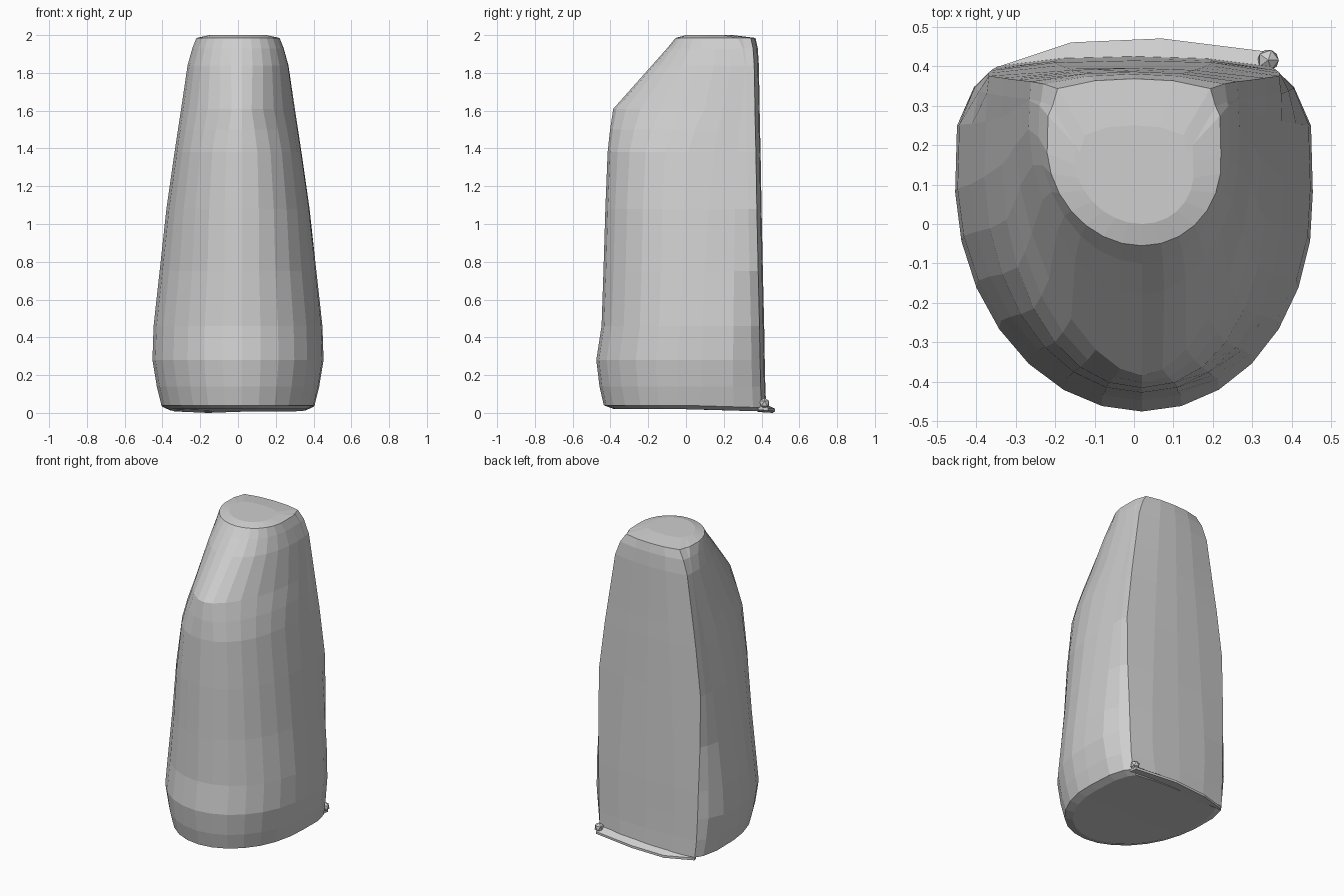
import bpy, bmesh, math

cube = bpy.data.objects.get("Cube")
if cube:
    bpy.data.objects.remove(cube, do_unlink=True)

# Single stone grey colour
grey = bpy.data.materials.new("stone_grey")
grey.use_nodes = True
colour = (0.62, 0.62, 0.62, 1)
grey.diffuse_color = colour
grey.node_tree.nodes["Principled BSDF"].inputs["Base Color"].default_value = colour


def add_object(name, bm):
    bmesh.ops.recalc_face_normals(bm, faces=bm.faces)
    mesh = bpy.data.meshes.new(name)
    bm.to_mesh(mesh)
    bm.free()
    mesh.materials.append(grey)
    obj = bpy.data.objects.new(name, mesh)
    bpy.context.collection.objects.link(obj)
    return obj


def half_section(w, front, back, mid, power, corner):
    """Right half of a D outline, from the back centre to just before the front."""
    pts = [(0, back), (0.45 * w, back - 0.005), (corner * w, back - 0.025),
           ((corner + 1) / 2 * w, back - 0.07), (0.99 * w, (back + mid) / 2)]
    steps = 7
    for i in range(steps):
        a = math.pi / 2 * i / steps
        pts.append((w * math.cos(a) ** (2 / power),
                    mid + (front - mid) * math.sin(a) ** (2 / power)))
    return pts


# Levels: height, half width, front y, back y, widest y, front squareness, back corner
levels = [
    (0.02, 0.36, -0.38, 0.41, 0.08, 2.0, 0.85),
    (0.04, 0.405, -0.435, 0.425, 0.08, 2.0, 0.85),
    (0.14, 0.43, -0.458, 0.42, 0.08, 2.0, 0.82),
    (0.28, 0.453, -0.475, 0.417, 0.08, 2.0, 0.79),
    (0.46, 0.447, -0.447, 0.414, 0.09, 2.0, 0.81),
    (0.75, 0.415, -0.437, 0.407, 0.1, 2.0, 0.89),
    (1.08, 0.379, -0.427, 0.4, 0.12, 2.1, 0.97),
    (1.38, 0.336, -0.415, 0.395, 0.15, 2.15, 0.985),
    (1.5, 0.318, -0.402, 0.392, 0.17, 1.95, 0.985),
    (1.61, 0.301, -0.385, 0.39, 0.2, 1.73, 0.985),
    (1.84, 0.267, -0.18, 0.386, 0.24, 1.95, 0.98),
    (1.93, 0.242, -0.1, 0.38, 0.22, 2.0, 0.95),
    (1.985, 0.22, -0.055, 0.368, 0.18, 2.0, 0.88),
    (2.0, 0.15, 0.0, 0.25, 0.15, 2.0, 0.83),
]

body = bmesh.new()
rings = []
for z, w, front, back, mid, power, corner in levels:
    half = half_section(w, front, back, mid, power, corner)
    outline = half + [(0, front)] + [(-x, y) for x, y in reversed(half[1:])]
    # The underside drops to the back, and the front leans slightly to one side
    tilt = -0.03 if z < 0.1 else 0
    rings.append([body.verts.new((x + 0.02 * max(0, (mid - y) / (mid - front)), y,
                                  z + tilt * max(0, y))) for x, y in outline])
for low, high in zip(rings, rings[1:]):
    n = len(low)
    for i in range(n):
        j = (i + 1) % n
        body.faces.new((low[i], low[j], high[j], high[i]))
body.faces.new(rings[0])
body.faces.new(rings[-1])
bmesh.ops.triangulate(body, faces=[f for f in body.faces if len(f.verts) > 4])
add_object("tapered_body", body)

# Thin ragged lip along the lower back edge
lip = bmesh.new()
ends = []
for x, y, low in ((-0.34, 0.4, 0.008), (-0.16, 0.46, 0.0), (0.07, 0.47, 0.008),
                  (0.35, 0.435, 0.012)):
    ends.append([lip.verts.new(p) for p in
                 ((x, 0.38, low + 0.005), (x, y, low), (x, y, low + 0.015),
                  (x, 0.38, low + 0.055))])
for a, b in zip(ends, ends[1:]):
    for i in range(4):
        j = (i + 1) % 4
        lip.faces.new((a[i], a[j], b[j], b[i]))
lip.faces.new(ends[0])
lip.faces.new(ends[-1])
add_object("back_lip", lip)

# Small knob at the lower back corner
knob = bmesh.new()
bmesh.ops.create_icosphere(knob, subdivisions=1, radius=0.03)
add_object("corner_knob", knob).location = (0.34, 0.415, 0.05)
